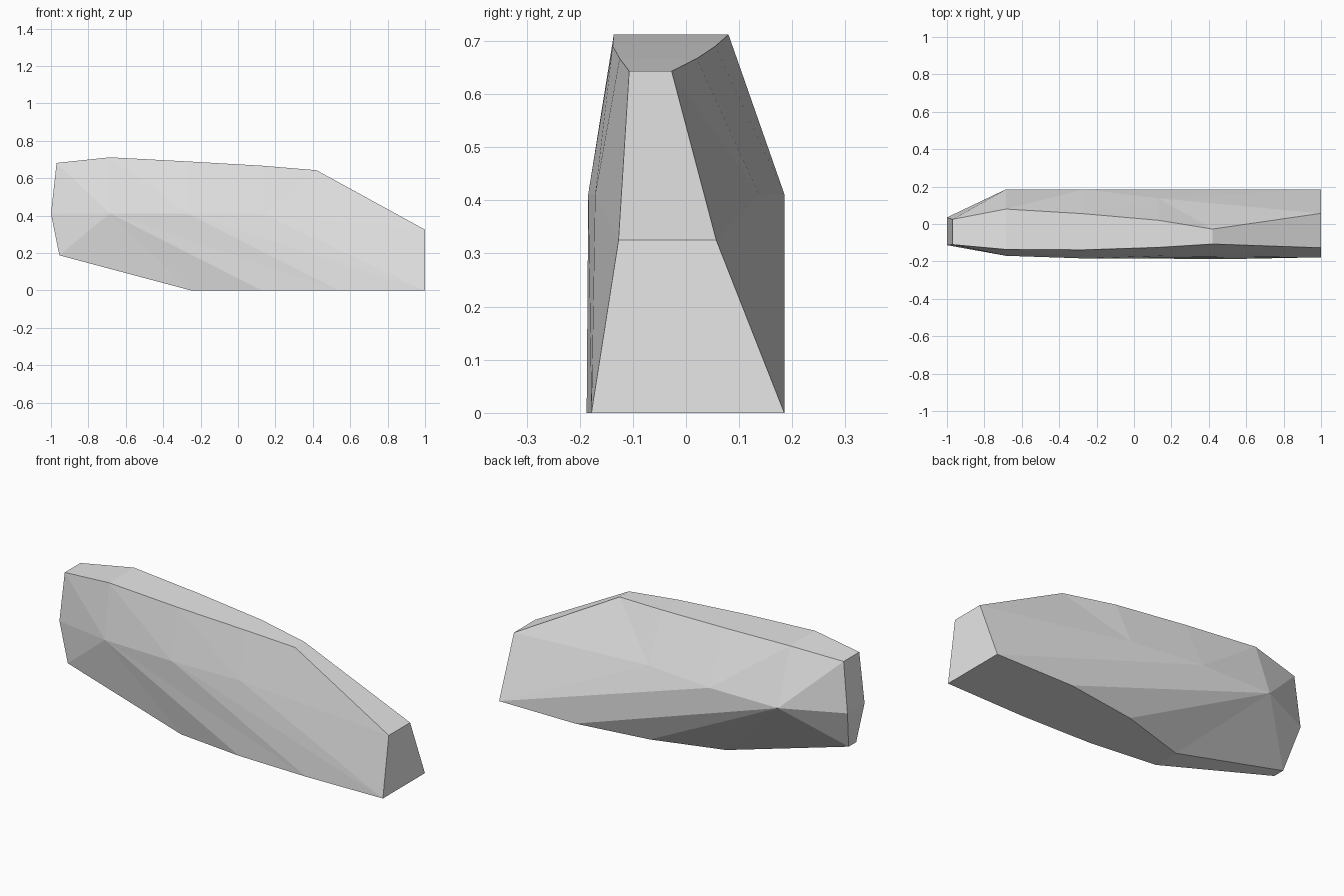
import bpy, bmesh

if "Cube" in bpy.data.objects:
    bpy.data.objects.remove(bpy.data.objects["Cube"])

# Stations from nose to tail: x, z, front y, back y
TOP = [(-.97, .682, -.11, .025), (-.685, .712, -.136, .08), (-.27, .69, -.138, .055),
       (.13, .667, -.125, .02), (.42, .643, -.107, -.027), (1, .325, -.127, .057)]
MID = [(-1, .41, -.113, .035), (-.685, .412, -.17, .185), (-.27, .412, -.184, .185),
       (.13, .41, -.171, .138)]
LOW = [(-.955, .188, -.105, -.04), (-.25, 0, -.135, .01), (.13, 0, -.177, .125),
       (.54, 0, -.187, .185), (1, 0, -.178, .185)]

bm = bmesh.new()


def chains(rows):
    """Front and back rows of vertices along one edge line."""
    return [[bm.verts.new((r[0], r[2 + s], r[1])) for r in rows] for s in (0, 1)]


def zip_faces(a, b, steps):
    """Triangulate between two chains, advancing a or b at each step."""
    i = j = 0
    for s in steps:
        if s == "a":
            bm.faces.new((a[i], a[i + 1], b[j]))
            i += 1
        else:
            bm.faces.new((a[i], b[j + 1], b[j]))
            j += 1


top, mid, low = chains(TOP), chains(MID), chains(LOW)

# Side walls: upper and lower facets, meeting at the lower tail corner
for s in (0, 1):
    belt = mid[s] + [low[s][-1]]
    zip_faces(top[s], belt, "babab" + "aaab")
    zip_faces(mid[s], low[s], "abbbab")
    # facet closing the belt into the lower tail corner
    bm.faces.new((mid[s][2], mid[s][3], low[s][-1]))

# Top and underside strips
for rows in (top, low):
    for k in range(len(rows[0]) - 1):
        bm.faces.new((rows[0][k], rows[0][k + 1], rows[1][k + 1], rows[1][k]))

# Nose and tail caps
for a, b in ((top, mid), (mid, low)):
    bm.faces.new((a[0][0], a[1][0], b[1][0], b[0][0]))
bm.faces.new((top[0][-1], top[1][-1], low[1][-1], low[0][-1]))

bmesh.ops.recalc_face_normals(bm, faces=bm.faces)
mesh = bpy.data.meshes.new("faceted_block")
bm.to_mesh(mesh)
bm.free()

grey = bpy.data.materials.new("light_grey")
grey.diffuse_color = (.8, .8, .8, 1)
grey.use_nodes = True
grey.node_tree.nodes["Principled BSDF"].inputs["Base Color"].default_value = grey.diffuse_color
mesh.materials.append(grey)
block = bpy.data.objects.new("faceted_block", mesh)
bpy.context.collection.objects.link(block)
